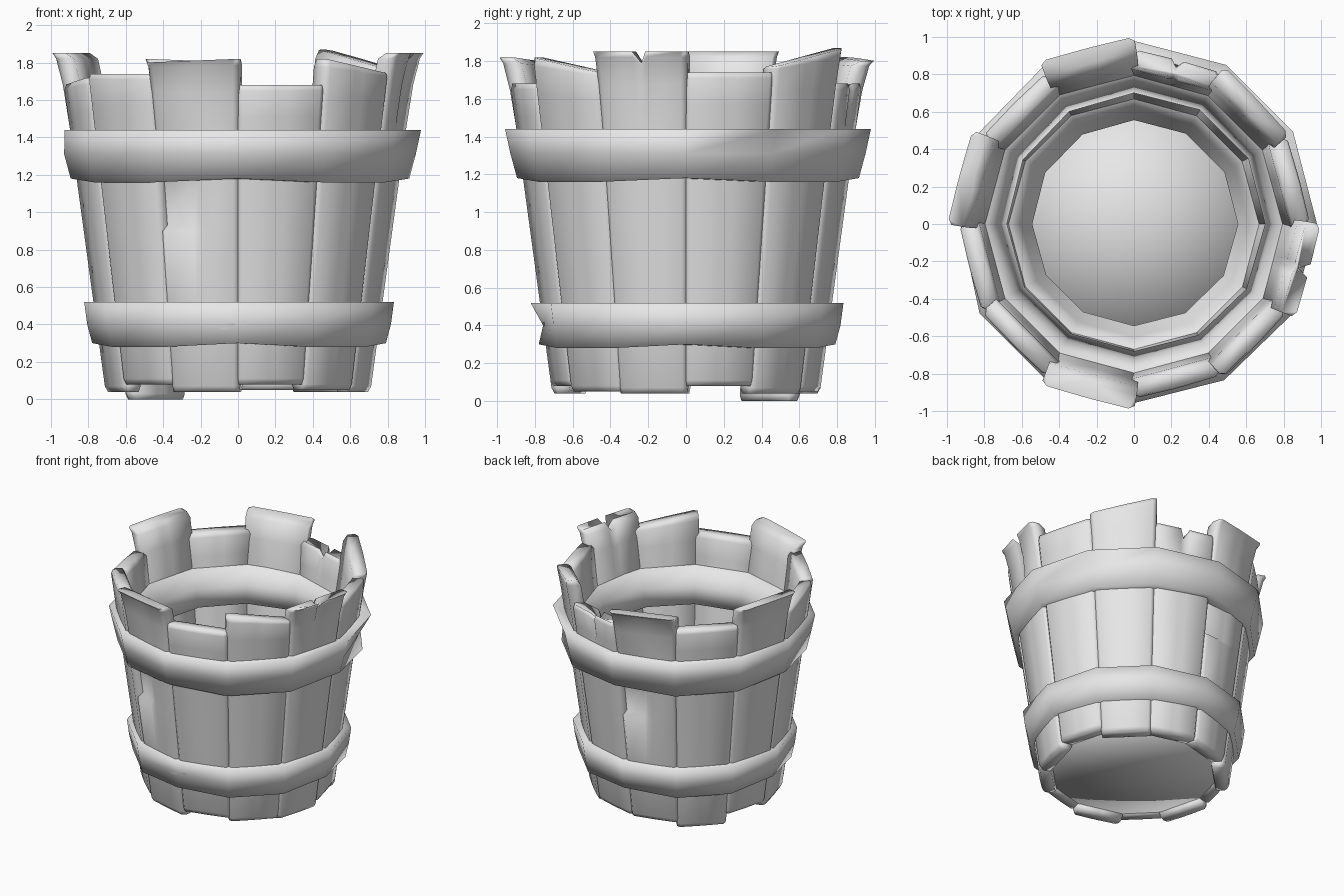
import bpy, bmesh
from math import sin, cos, pi, radians

if "Cube" in bpy.data.objects:
    bpy.data.objects.remove(bpy.data.objects["Cube"])

grey = bpy.data.materials.new("light_grey")
grey.use_nodes = True
grey.diffuse_color = (0.8, 0.8, 0.8, 1)
grey.node_tree.nodes["Principled BSDF"].inputs["Base Color"].default_value = (0.8, 0.8, 0.8, 1)

STEP = pi / 6
HALF = STEP / 2


def finish(bm, name):
    """Turn a bmesh into a soft-shaded grey object."""
    bmesh.ops.recalc_face_normals(bm, faces=bm.faces)
    mesh = bpy.data.meshes.new(name)
    bm.to_mesh(mesh)
    bm.free()
    mesh.materials.append(grey)
    obj = bpy.data.objects.new(name, mesh)
    bpy.context.collection.objects.link(obj)
    bpy.ops.object.select_all(action="DESELECT")
    obj.select_set(True)
    bpy.context.view_layer.objects.active = obj
    bpy.ops.object.shade_smooth_by_angle(angle=radians(110))


def bridge(bm, rings, closed=False):
    """Skin consecutive rings with quads."""
    pairs = list(zip(rings, rings[1:]))
    if closed:
        pairs.append((rings[-1], rings[0]))
    for low, high in pairs:
        for i in range(len(low)):
            j = (i + 1) % len(low)
            bm.faces.new((low[i], low[j], high[j], high[i]))


# Stave cross-section: sideways fraction, depth behind the outer face
SECTION = [(-0.99, 0.035), (-0.88, 0.005), (-0.14, 0), (0, 0), (0.14, 0), (0.88, 0.005),
           (0.99, 0.035), (0.97, 0.11), (0.14, 0.11), (0, 0.11), (-0.14, 0.11), (-0.97, 0.11)]


def stave(index, top, slope, bottom, flare, style):
    """One tapered plank; style may be plain, split or chipped."""
    bm = bmesh.new()
    angle = index * STEP + HALF
    levels = [bottom, bottom + 0.03, 0.5, 0.9, 0.93, 1.18, 1.45, top - 0.17, top - 0.03, top]
    rings = []
    for n, level in enumerate(levels):
        upper = max(0, n - 6) / 3
        shrink = 0.75 if n in (0, len(levels) - 1) else 1
        ring = []
        for side, depth in SECTION:
            z = level + slope * side * upper
            outer = depth < 0.05
            depth = 0.055 + (depth - 0.055) * shrink
            if style == "split" and side == 0:
                depth += 0.05 * upper if outer else -0.02 * upper
                z -= 0.06 * upper
            if style == "chipped" and n in (4, 5) and side <= 0 and outer:
                depth += 0.01 - 0.05 * side
            radius = 0.713 + 0.137 * z + flare * upper ** 2
            across = radius * sin(HALF) * side * (0.95 + 0.05 * shrink)
            out = radius * cos(HALF) - depth
            ring.append(bm.verts.new((out * cos(angle) - across * sin(angle),
                                      out * sin(angle) + across * cos(angle), z)))
        rings.append(ring)
    bridge(bm, rings)
    bm.faces.new(rings[0])
    bm.faces.new(rings[-1])
    finish(bm, f"stave_{index}")


# Staves: top height, top slope, bottom height, outward flare, style
STAVES = [
    (1.74, 0, 0.08, 0, "plain"), (1.82, 0.05, 0.04, 0.02, "plain"),
    (1.68, 0, 0.05, 0, "split"), (1.81, 0.01, 0.04, 0.06, "chipped"),
    (1.7, 0, 0, 0, "plain"), (1.85, 0, 0.08, 0.05, "plain"),
    (1.7, 0.02, 0.04, 0, "plain"), (1.74, 0, 0.08, 0, "plain"),
    (1.81, 0.01, 0.04, 0.05, "chipped"), (1.68, 0, 0.08, 0, "plain"),
    (1.78, -0.04, 0.05, 0, "plain"), (1.85, 0, 0.04, 0.05, "split"),
]
for k, spec in enumerate(STAVES):
    stave(k, *spec)


def hoop(name, profile, dents, wobble):
    """Twelve-sided band; dents pull single (corner, profile point) pairs inward."""
    bm = bmesh.new()
    rings = []
    for k in range(12):
        angle = k * STEP
        ring = []
        for n, (radius, z) in enumerate(profile):
            radius += wobble * cos(angle - pi / 4) - dents.get((k, n), 0)
            if n == 0 and k % 3 == 0:
                z += 0.02
            ring.append(bm.verts.new((radius * cos(angle), radius * sin(angle), z)))
        rings.append(ring)
    bridge(bm, rings, closed=True)
    finish(bm, name)


hoop("upper_hoop", [(0.905, 1.16), (0.94, 1.31), (0.968, 1.44),
                    (0.79, 1.44), (0.735, 1.3), (0.69, 1.17)],
     {(1, 1): 0.05, (6, 2): 0.03}, 0.015)
hoop("lower_hoop", [(0.785, 0.28), (0.812, 0.4), (0.828, 0.52),
                    (0.67, 0.52), (0.61, 0.4), (0.55, 0.29)],
     {(9, 1): 0.05}, 0.008)

# Floor disc
bm = bmesh.new()
bmesh.ops.create_cone(bm, cap_ends=True, cap_tris=True, segments=12,
                      radius1=0.665, radius2=0.67, depth=0.05)
bmesh.ops.translate(bm, verts=bm.verts, vec=(0, 0, 0.11))
finish(bm, "floor")
